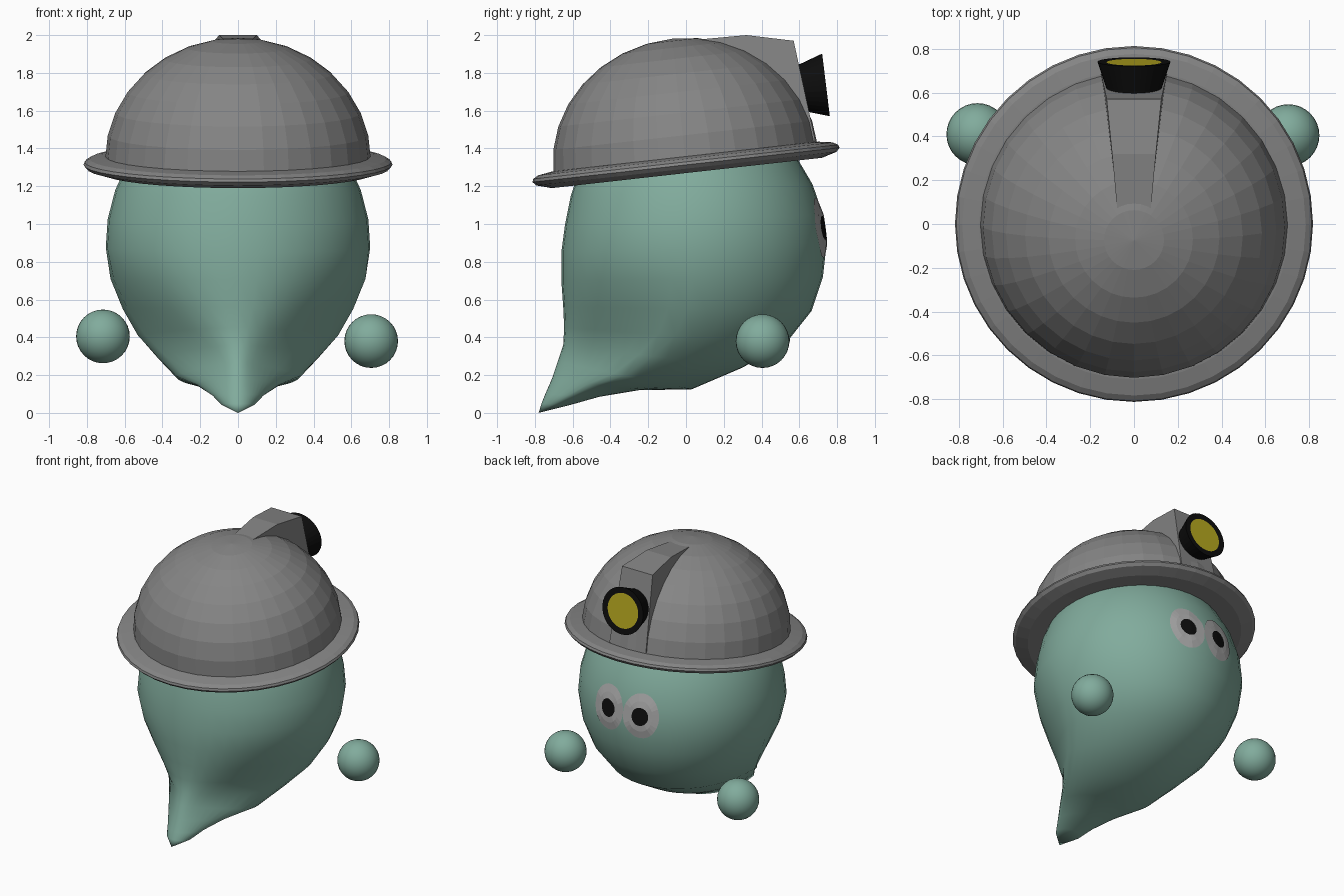
import bpy, math
from mathutils import Vector, Matrix
from mathutils.bvhtree import BVHTree
import bmesh

if "Cube" in bpy.data.objects:
    bpy.data.objects.remove(bpy.data.objects["Cube"])


def material(name, rgb):
    m = bpy.data.materials.new(name)
    m.diffuse_color = (*rgb, 1)
    m.use_nodes = True
    m.node_tree.nodes["Principled BSDF"].inputs["Base Color"].default_value = m.diffuse_color
    return m


teal = material("teal_green", (0.22, 0.41, 0.335))
grey = material("helmet_grey", (0.235, 0.235, 0.235))
pale = material("eye_grey", (0.40, 0.40, 0.40))
black = material("black", (0.004, 0.004, 0.004))
yellow = material("lamp_yellow", (0.48, 0.40, 0.014))


def loft(name, rings, mats, smooth=False, cap=True):
    """Skin a list of point rings; a ring of one point is a pole."""
    bm = bmesh.new()
    loops = [[bm.verts.new(p) for p in r] for r in rings]
    for a, b in zip(loops, loops[1:]):
        n = max(len(a), len(b))
        for i in range(n):
            j = (i + 1) % n
            if len(a) == 1:
                bm.faces.new((a[0], b[j], b[i]))
            elif len(b) == 1:
                bm.faces.new((a[i], a[j], b[0]))
            else:
                bm.faces.new((a[i], a[j], b[j], b[i]))
    if cap:
        for loop in (loops[0], loops[-1]):
            if len(loop) > 1:
                bm.faces.new(loop)
    bmesh.ops.recalc_face_normals(bm, faces=bm.faces)
    for f in bm.faces:
        f.smooth = smooth
    me = bpy.data.meshes.new(name)
    bm.to_mesh(me)
    bm.free()
    for m in mats:
        me.materials.append(m)
    ob = bpy.data.objects.new(name, me)
    bpy.context.collection.objects.link(ob)
    return ob


def circles(profile, n=32):
    """Rings about local z from (radius, height) pairs."""
    return [[(0, 0, z)] if r == 0 else
            [(r * math.cos(2 * math.pi * i / n), r * math.sin(2 * math.pi * i / n), z)
             for i in range(n)] for r, z in profile]


# Body: tilted rings from crown to tail tip
# (front y, front z, back y, back z, half width, pinch towards the tail)
sections = [
    (-0.38, 1.50, 0.40, 1.56, 0.42, 0),
    (-0.56, 1.30, 0.57, 1.38, 0.575, 0),
    (-0.61, 1.15, 0.67, 1.21, 0.65, 0),
    (-0.64, 1.00, 0.725, 1.05, 0.69, 0),
    (-0.66, 0.85, 0.745, 0.90, 0.70, 0),
    (-0.66, 0.70, 0.725, 0.72, 0.675, 0.08),
    (-0.65, 0.56, 0.665, 0.54, 0.61, 0.2),
    (-0.645, 0.45, 0.53, 0.37, 0.53, 0.35),
    (-0.65, 0.36, 0.30, 0.24, 0.43, 0.5),
    (-0.68, 0.27, 0.03, 0.125, 0.33, 0.55),
    (-0.71, 0.18, -0.25, 0.12, 0.22, 0.4),
    (-0.745, 0.10, -0.46, 0.085, 0.135, 0.2),
    (-0.765, 0.05, -0.62, 0.04, 0.09, 0.1),
]
rings = [[(0, 0, 1.64)]]
for yf, zf, yb, zb, w, pinch in sections:
    ring = []
    for i in range(40):
        t = 2 * math.pi * i / 40
        k = (1 - math.cos(t)) / 2
        x = w * math.sin(t) * (1 - pinch * max(0, math.cos(t)))
        ring.append((x, yf + (yb - yf) * k, zf + (zb - zf) * k))
    rings.append(ring)
rings.append([(0, -0.78, 0)])
body = loft("body", rings, [teal], smooth=True)

# Eyes: thin plates projected onto the back of the body
tree = BVHTree.FromPolygons([v.co for v in body.data.vertices],
                            [p.vertices for p in body.data.polygons])


def eye_plate(name, cx, cz, rx, rz, lift, mat):
    rings = []
    for s in (0, 0.33, 0.67, 1):
        ring = []
        for i in range(28 if s else 1):
            t = 2 * math.pi * i / 28
            p = Vector((cx + s * rx * math.cos(t), 2, cz + s * rz * math.sin(t)))
            hit, nrm, _, _ = tree.ray_cast(p, Vector((0, -1, 0)))
            ring.append(hit + Vector((0, lift, 0)))
        rings.append(ring)
    ob = loft(name, rings, [mat], cap=False)
    if ob.data.polygons[0].normal.y < 0:
        ob.data.flip_normals()


for side, sx in (("left", -1), ("right", 1)):
    eye_plate(side + "_eye", sx * 0.13, 0.98, 0.13, 0.158, 0.005, pale)
    eye_plate(side + "_pupil", sx * 0.13, 0.98, 0.06, 0.063, 0.009, black)

# Floating hands
for name, loc in (("left_hand", (-0.715, 0.41, 0.405)), ("right_hand", (0.705, 0.405, 0.38))):
    bpy.ops.mesh.primitive_uv_sphere_add(segments=32, ring_count=16, radius=0.142, location=loc)
    hand = bpy.context.object
    hand.name = name
    hand.data.materials.append(teal)
    bpy.ops.object.shade_smooth()

# Helmet: faceted dome and brim, tilted up towards the face
tilt = Matrix.Translation((0, 0, 1.315)) @ Matrix.Rotation(math.radians(6.4), 4, 'X')
arc = [math.pi / 2 * i / 8 for i in range(8)]
dome = loft("helmet_dome", circles([(0.703 * math.cos(a), 0.03 + 0.64 * math.sin(a)) for a in arc]
                                   + [(0, 0.67)]), [grey])
brim = loft("helmet_brim", circles([(0.60, 0.045), (0.71, 0.042), (0.785, 0.03), (0.812, 0.014),
                                    (0.818, -0.002), (0.80, -0.022), (0.72, -0.045),
                                    (0.5, -0.03)], 40), [grey])
for ob in (dome, brim):
    ob.matrix_world = tilt

# Lamp mount: tapered block on the dome (y, z, half width)
outline = [(0.05, 1.975, 0.075), (0.32, 2.0, 0.10), (0.57, 1.97, 0.125),
           (0.685, 1.44, 0.15), (0.40, 1.44, 0.13), (0.05, 1.80, 0.075)]
loft("lamp_mount", [[(s * w, y, z) for y, z, w in outline] for s in (-1, 1)], [grey])

# Head lamp: flared housing with a yellow lens
lamp = loft("head_lamp", circles([(0.122, -0.03), (0.128, 0.0), (0.167, 0.118),
                                  (0.125, 0.116)]), [black, yellow])
for p in lamp.data.polygons:
    if len(p.vertices) > 4 and p.center.z > 0.1:
        p.material_index = 1
lamp.matrix_world = (Matrix.Translation((0, 0.624, 1.722))
                     @ Matrix.Rotation(math.radians(-83), 4, 'X'))
